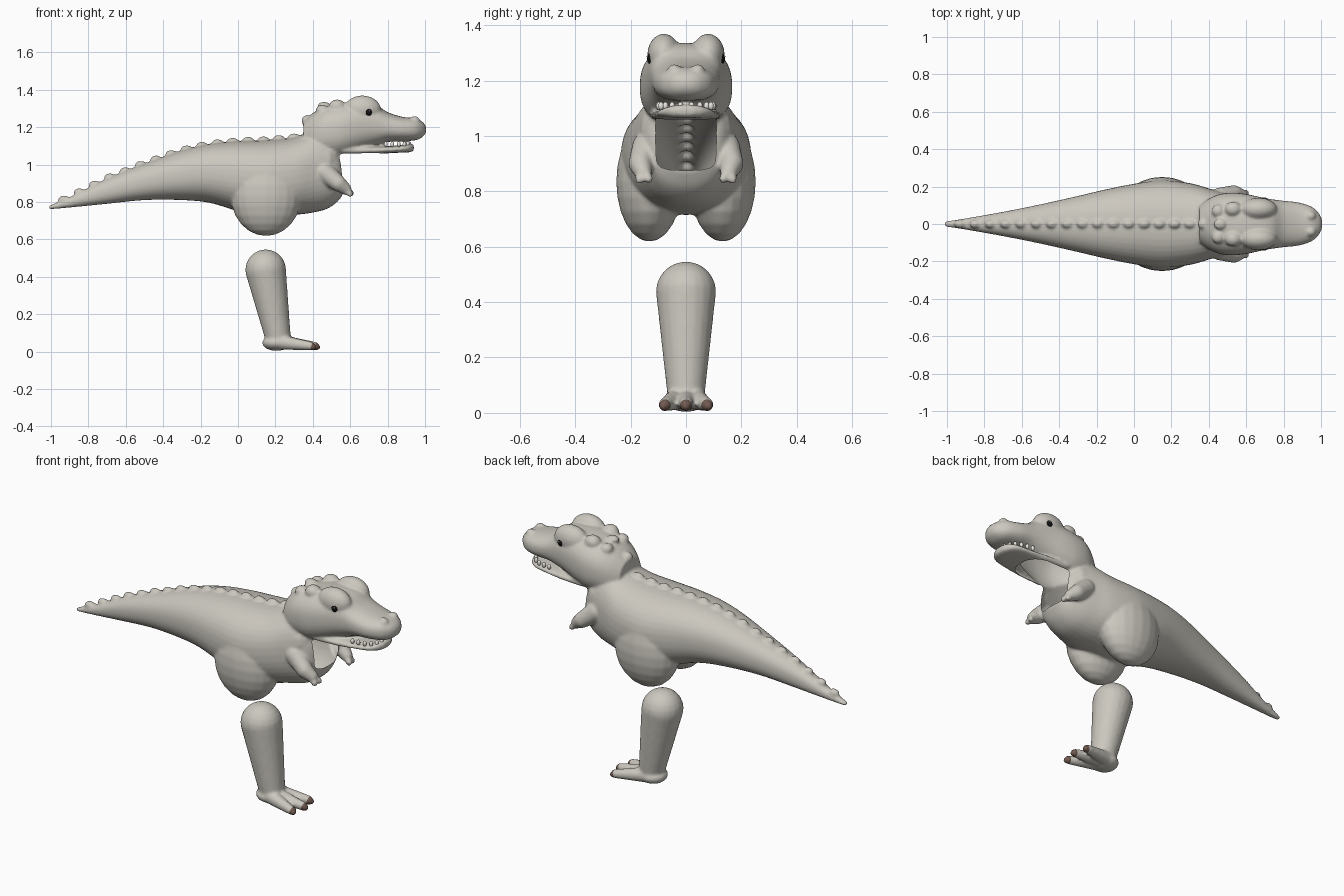
import bpy, bmesh, math
from mathutils import Vector, Matrix

if "Cube" in bpy.data.objects:
    bpy.data.objects.remove(bpy.data.objects["Cube"])


def material(name, rgb):
    m = bpy.data.materials.new(name)
    m.use_nodes = True
    m.diffuse_color = (*rgb, 1)
    bsdf = m.node_tree.nodes["Principled BSDF"]
    bsdf.inputs["Base Color"].default_value = (*rgb, 1)
    bsdf.inputs["Roughness"].default_value = 0.7
    return m


SKIN = material("warm grey skin", (0.60, 0.575, 0.52))
BLACK = material("eye black", (0.006, 0.006, 0.006))
WHITE = material("tooth white", (0.85, 0.83, 0.78))
BROWN = material("claw brown", (0.16, 0.10, 0.08))


def ball(bm, c, r):
    """Ellipsoid at c with radii r (one number or three)."""
    r = (r, r, r) if isinstance(r, (int, float)) else r
    bmesh.ops.create_uvsphere(bm, u_segments=20, v_segments=12, radius=1,
                              matrix=Matrix.Translation(c) @ Matrix.Diagonal((*r, 1)))


def limb(bm, a, ra, b, rb, steps=12):
    """Tapered rounded limb from a to b."""
    for i in range(steps + 1):
        t = i / steps
        ball(bm, Vector(a).lerp(Vector(b), t), ra + (rb - ra) * t)


def spline(rows, sub=5):
    """Smooth interpolation of a station list."""
    out = []
    for i in range(len(rows) - 1):
        p = [Vector(rows[min(max(i + k, 0), len(rows) - 1)]) for k in (-1, 0, 1, 2)]
        for s in range(sub):
            t = s / sub
            out.append(0.5 * (2 * p[1] + (p[2] - p[0]) * t
                              + (2 * p[0] - 5 * p[1] + 4 * p[2] - p[3]) * t * t
                              + (3 * p[1] - p[0] - 3 * p[2] + p[3]) * t ** 3))
    return out + [Vector(rows[-1])]


def loft(bm, rows, power=2.3, n=40):
    """Closed tube along x from stations (x, top, bottom, half width)."""
    rings = []
    for x, top, bot, hw in spline(rows):
        ring = []
        for k in range(n):
            a = 2 * math.pi * k / n
            c, s = math.cos(a), math.sin(a)
            y = math.copysign(abs(c) ** (2 / power), c) * hw
            z = math.copysign(abs(s) ** (2 / power), s) * (top - bot) / 2
            ring.append(bm.verts.new((x, y, (top + bot) / 2 + z)))
        rings.append(ring)
    for r, q in zip(rings, rings[1:]):
        for k in range(n):
            j = (k + 1) % n
            bm.faces.new((r[k], r[j], q[j], q[k]))
    bm.faces.new(rings[0][::-1])
    bm.faces.new(rings[-1])


def finish(bm, name, mat):
    bmesh.ops.recalc_face_normals(bm, faces=bm.faces[:])
    me = bpy.data.meshes.new(name)
    bm.to_mesh(me)
    bm.free()
    me.materials.append(mat)
    for p in me.polygons:
        p.use_smooth = True
    ob = bpy.data.objects.new(name, me)
    bpy.context.collection.objects.link(ob)
    return ob


def fuse(ob, voxel, smooth):
    """Merge overlapping volumes into one smooth skin."""
    m = ob.modifiers.new("fuse", 'REMESH')
    m.mode, m.voxel_size, m.use_smooth_shade = 'VOXEL', voxel, True
    s = ob.modifiers.new("soften", 'SMOOTH')
    s.factor, s.iterations = 0.5, smooth
    dg = bpy.context.evaluated_depsgraph_get()
    me = bpy.data.meshes.new_from_object(ob.evaluated_get(dg))
    ob.modifiers.clear()
    ob.data = me
    if not me.materials:
        me.materials.append(SKIN)
    for p in me.polygons:
        p.use_smooth = True
        p.material_index = 0


# Tail and torso
body_rows = [(-1.01, .78, .76, .014), (-.9, .825, .77, .03), (-.7, .925, .79, .065),
             (-.5, 1.005, .81, .105), (-.3, 1.075, .81, .15), (-.15, 1.11, .795, .185),
             (0, 1.125, .75, .215), (.15, 1.13, .715, .235), (.3, 1.145, .73, .218),
             (.4, 1.18, .743, .19), (.48, 1.18, .765, .165), (.54, 1.1, .81, .13),
             (.575, .98, .87, .07)]
bm = bmesh.new()
loft(bm, body_rows)

# Head, neck and lower jaw
loft(bm, [(.35, 1.23, 1.0, .10), (.4, 1.275, 1.02, .135), (.46, 1.31, 1.03, .16),
          (.53, 1.325, 1.03, .167), (.6, 1.335, 1.05, .16), (.68, 1.335, 1.08, .143),
          (.74, 1.32, 1.1, .132), (.8, 1.28, 1.12, .124), (.88, 1.255, 1.125, .115),
          (.95, 1.247, 1.13, .092), (.99, 1.225, 1.15, .055), (1.006, 1.2, 1.175, .018)], 2.4)
loft(bm, [(.56, 1.1, 1.05, .13), (.7, 1.1, 1.052, .122), (.8, 1.098, 1.06, .112),
          (.88, 1.105, 1.064, .098), (.92, 1.112, 1.066, .07), (.94, 1.105, 1.075, .03)], 2.6)
ball(bm, (.46, 0, 1.02), (.11, .17, .15))

# Spine bumps
for i in range(16):
    x = -.93 + i * .082
    lo, hi = next((a, b) for a, b in zip(body_rows, body_rows[1:]) if b[0] >= x)
    z = lo[1] + (hi[1] - lo[1]) * (x - lo[0]) / (hi[0] - lo[0])
    ball(bm, (x, 0, z), (.032, .022, .022))
ball(bm, (.37, 0, 1.235), (.03, .03, .03))
ball(bm, (.46, 0, 1.315), (.035, .03, .02))

for s in (-1, 1):
    # Thighs
    ball(bm, (.15, s * .132, .835), (.19, .12, .217))
    # Brow ridges, crown knobs, nostrils
    ball(bm, (.665, s * .08, 1.292), (.1, .06, .077))
    ball(bm, (.53, s * .08, 1.31), (.045, .04, .038))
    ball(bm, (.45, s * .07, 1.29), (.035, .035, .03))
    ball(bm, (.945, s * .043, 1.235), (.028, .024, .024))
    # Arms with two fingers
    limb(bm, (.46, s * .14, .96), .055, (.535, s * .165, .90), .043)
    limb(bm, (.535, s * .165, .90), .043, (.575, s * .155, .87), .032)
    limb(bm, (.575, s * .15, .87), .022, (.605, s * .135, .845), .016)
    limb(bm, (.575, s * .16, .865), .022, (.6, s * .168, .842), .016)
body = finish(bm, "body", SKIN)
fuse(body, 0.008, 4)

# Open throat with a rounded lower edge
bm = bmesh.new()
bm.from_mesh(body.data)


def in_throat(p):
    if not (.47 < p.x < .79 and .88 < p.z < 1.078):
        return False
    half = .11
    corner = max(0, .92 - p.z)
    if corner:
        half = .07 + math.sqrt(max(0, .04 ** 2 - corner ** 2))
    if p.x > .71:
        half = min(half, .09 * math.sqrt(max(0, 1 - ((p.x - .71) / .08) ** 2)) + .01)
    return abs(p.y) < half


bmesh.ops.delete(bm, geom=[f for f in bm.faces if in_throat(f.calc_center_median())],
                 context='FACES')
rim = {v: [e.other_vert(v) for e in v.link_edges if e.is_boundary]
       for v in bm.verts if v.is_boundary}
for _ in range(6):
    moved = {v: v.co * .5 + sum((o.co for o in n), Vector()) * (.5 / len(n))
             for v, n in rim.items()}
    for v, co in moved.items():
        v.co = co
bm.to_mesh(body.data)
bm.free()

# Eyes with small highlights
for s, side in ((1, "left"), (-1, "right")):
    bm = bmesh.new()
    ball(bm, (.697, s * .127, 1.28), (.019, .014, .021))
    finish(bm, side + "_eye", BLACK)
    bm = bmesh.new()
    ball(bm, (.702, s * .139, 1.287), (.004, .003, .004))
    finish(bm, side + "_eye_highlight", WHITE)

# Lower teeth along the jaw edge
bm = bmesh.new()
for s in (-1, 1):
    for x, y in ((.79, .1), (.825, .097), (.86, .09), (.89, .074), (.908, .05), (.917, .02)):
        ball(bm, (x, s * y, 1.108), (.01, .01, .015))
finish(bm, "lower_teeth", WHITE)

# Single leg and foot
bm = bmesh.new()
limb(bm, (.148, 0, .437), .109, (.212, 0, .085), .07, 24)
ball(bm, (.205, 0, .046), (.076, .076, .042))
toes = [(.405, 0), (.385, .076), (.385, -.076)]
for x, y in toes:
    limb(bm, (.23, y * .45, .05), .04, (x, y, .03), .024)
leg = finish(bm, "leg", SKIN)
fuse(leg, 0.008, 4)

# Toe claws
bm = bmesh.new()
for x, y in toes:
    limb(bm, (x + .008, y, .028), .021, (x + .019, y * 1.06, .024), .014, 4)
finish(bm, "toe_claws", BROWN)
